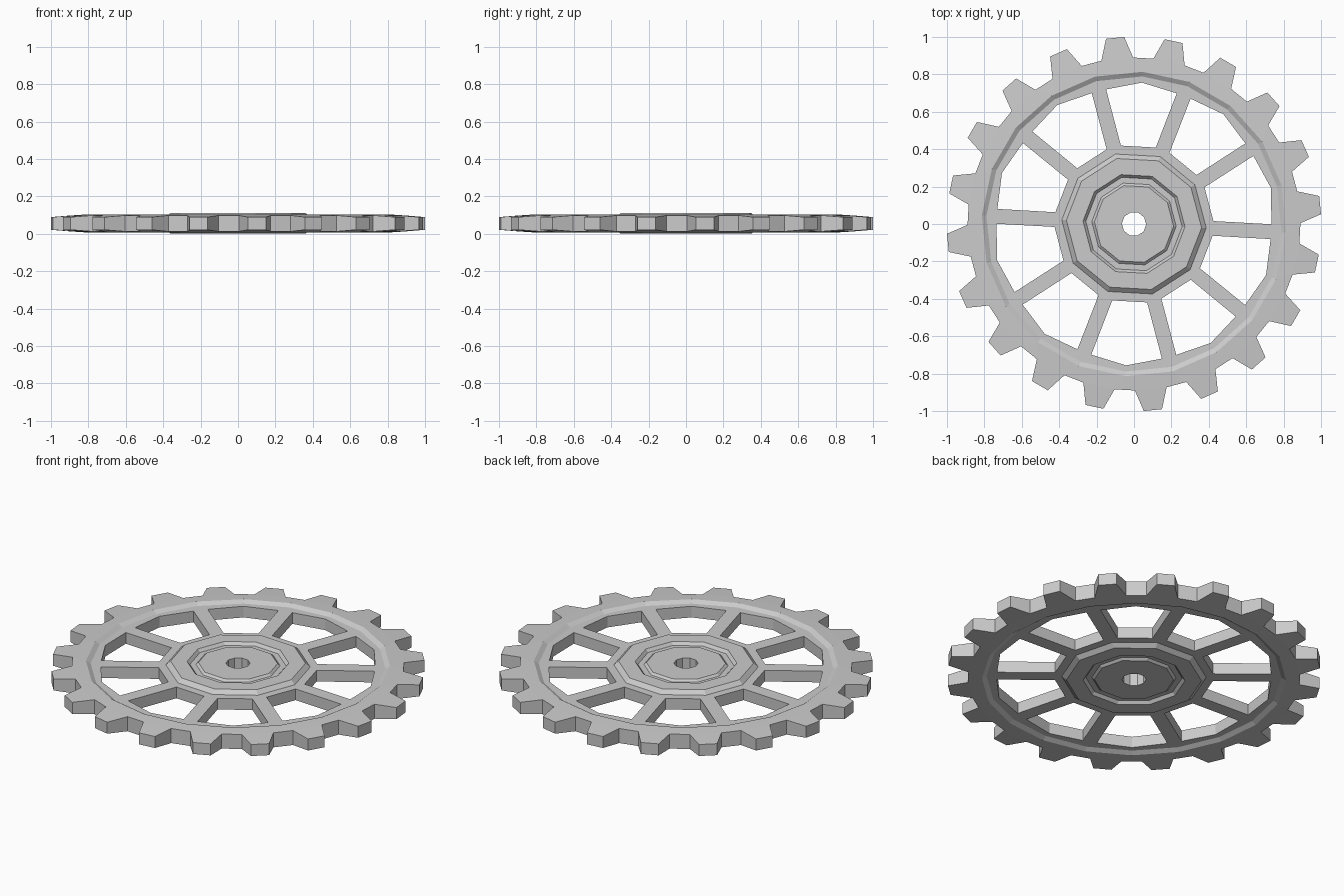
import bpy
import math

if "Cube" in bpy.data.objects:
    bpy.data.objects.remove(bpy.data.objects["Cube"])

MID = 0.055        # height of the symmetry plane
TURN = -3.2        # angle of the first spoke, degrees
verts, faces = [], []


def ring(radius, half, offsets, step):
    """Loop of points: the given angle offsets, repeated every step degrees."""
    start = len(verts)
    for k in range(round(360 / step)):
        for i, off in enumerate(offsets):
            r = radius[i] if isinstance(radius, tuple) else radius
            h = half[i] if isinstance(half, tuple) else half
            a = math.radians(TURN + k * step + off)
            verts.append((r * math.cos(a), r * math.sin(a), h))
    n = len(verts) - start
    return lambda i: start + i % n


def bridge(inner, outer, n):
    for i in range(n):
        faces.append((inner(i), outer(i), outer(i + 1), inner(i + 1)))


# Hub: ten-sided stepped disc with a groove and a bore
hub_profile = [(0.065, 0.050), (0.212, 0.050), (0.226, 0.038), (0.258, 0.038),
               (0.273, 0.055), (0.362, 0.055), (0.387, 0.033)]
hub = [ring(r, h, (0,), 36) for r, h in hub_profile]
for a, b in zip(hub, hub[1:]):
    bridge(a, b, 10)

# Spoke roots, spoke ends and the inner rim edge
root = ring(0.425, 0.033, (-5.3, 5.3), 36)
end = ring((0.735, 0.735, 0.757), 0.033, (-3.1, 3.1, 18), 36)

# Rim: twenty-sided step
rim_low = ring(0.79, 0.033, (0,), 18)
rim_high = ring(0.815, 0.048, (0,), 18)
bridge(rim_low, rim_high, 20)

for k in range(10):
    h0, h1 = hub[-1](k), hub[-1](k + 1)
    faces.append((h0, root(2 * k), root(2 * k + 1)))
    faces.append((h0, root(2 * k + 1), root(2 * k + 2), h1))
    # Spoke
    faces.append((root(2 * k), end(3 * k), end(3 * k + 1), root(2 * k + 1)))
    # Rim inner band
    faces.append((end(3 * k), rim_low(2 * k), end(3 * k + 1)))
    for j in (1, 2):
        faces.append((end(3 * k + j), rim_low(2 * k + j - 1),
                      rim_low(2 * k + j), end(3 * k + j + 1)))

# Teeth: base, tip, tip, base for each of twenty teeth
tooth = ring((0.89, 1.0014, 1.0014, 0.89), (0.043, 0.034, 0.034, 0.043),
             (3.5, 6.2, 11.8, 14.5), 18)
for k in range(20):
    t = [tooth(4 * k + j) for j in range(4)]
    faces.append((rim_high(k), t[0], t[3], rim_high(k + 1)))
    faces.append(tuple(t))
    faces.append((rim_high(k), tooth(4 * k - 1), t[0]))

# Mirror to the underside and close every open edge with a wall
n = len(verts)
top = list(faces)
edges = {(f[i], f[(i + 1) % len(f)]) for f in top for i in range(len(f))}
faces += [tuple(v + n for v in reversed(f)) for f in top]
faces += [(b, a, a + n, b + n) for a, b in edges if (b, a) not in edges]
verts = [(x, y, MID + h) for x, y, h in verts] + [(x, y, MID - h) for x, y, h in verts]

mesh = bpy.data.meshes.new("gear_wheel")
mesh.from_pydata(verts, [], faces)
mesh.validate()
mesh.update()
obj = bpy.data.objects.new("gear_wheel", mesh)
bpy.context.collection.objects.link(obj)
